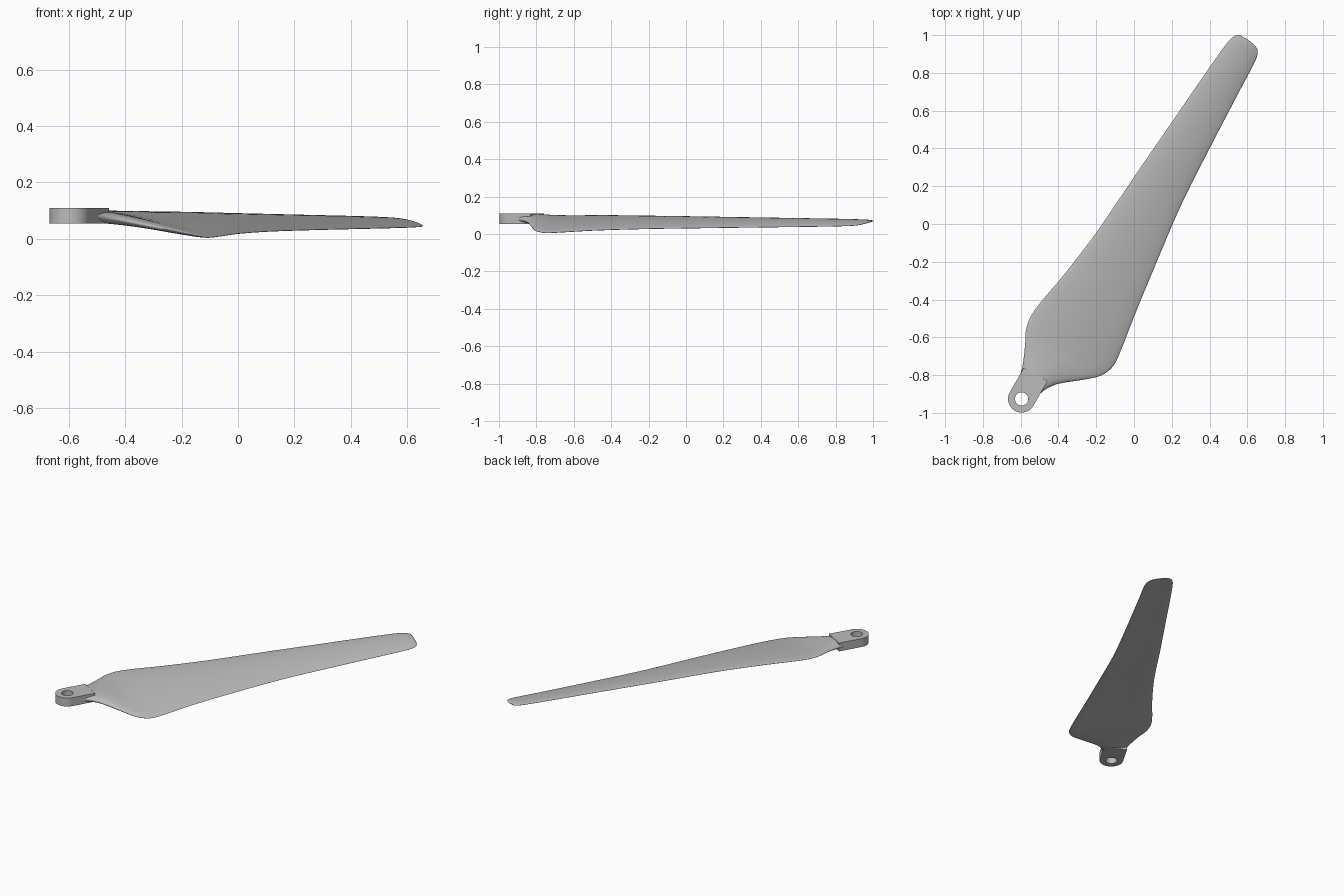
import bpy, bmesh, math
from mathutils import Vector

default = bpy.data.objects.get("Cube")
if default:
    bpy.data.objects.remove(default)

# Blade frame: hub centre, span direction and chord direction
HUB = Vector((-0.595, -0.926, 0))
SPAN = Vector((0.5, 0.866, 0))
CHORD = Vector((0.866, -0.5, 0))


def place(s, t, z):
    return HUB + SPAN * s + CHORD * t + Vector((0, 0, z))


grey = bpy.data.materials.new("blade_grey")
grey.use_nodes = True
colour = (0.5, 0.5, 0.5, 1)
grey.diffuse_color = colour
grey.node_tree.nodes["Principled BSDF"].inputs["Base Color"].default_value = colour


def finish(bm, name, angle):
    bmesh.ops.recalc_face_normals(bm, faces=bm.faces)
    mesh = bpy.data.meshes.new(name)
    bm.to_mesh(mesh)
    bm.free()
    mesh.materials.append(grey)
    obj = bpy.data.objects.new(name, mesh)
    bpy.context.collection.objects.link(obj)
    bpy.ops.object.select_all(action='DESELECT')
    obj.select_set(True)
    bpy.context.view_layer.objects.active = obj
    bpy.ops.object.shade_smooth_by_angle(angle=math.radians(angle))
    return obj


# Stations: span, left edge, right edge, left height, right height, half thickness
STATIONS = [
    (.07, -.066, .07, .082, .08, .026),
    (.115, -.072, .089, .083, .075, .026),
    (.167, -.088, .129, .086, .064, .023),
    (.263, -.13, .246, .092, .033, .018),
    (.321, -.16, .305, .094, .016, .016),
    (.394, -.176, .333, .096, .006, .015),
    (.483, -.17, .327, .097, .009, .014),
    (.674, -.136, .298, .095, .019, .013),
    (.96, -.098, .26, .092, .027, .012),
    (1.315, -.072, .218, .087, .032, .011),
    (1.666, -.044, .198, .082, .036, .01),
    (2.017, -.016, .183, .077, .04, .009),
    (2.163, -.002, .177, .074, .043, .008),
    (2.214, .009, .165, .072, .046, .007),
    (2.237, .022, .137, .07, .052, .005),
    (2.246, .035, .085, .068, .06, .002),
]


def slope(i, k):
    a, b = STATIONS[max(i - 1, 0)], STATIONS[min(i + 1, len(STATIONS) - 1)]
    return (b[k] - a[k]) / (b[0] - a[0])


def blend(i, f):
    # Smooth cubic interpolation between two neighbouring stations
    a, b = STATIONS[i], STATIONS[i + 1]
    d = b[0] - a[0]
    row = [a[0] + d * f]
    for k in range(1, 6):
        row.append((2*f**3 - 3*f*f + 1) * a[k] + (f**3 - 2*f*f + f) * d * slope(i, k)
                   + (3*f*f - 2*f**3) * b[k] + (f**3 - f*f) * d * slope(i + 1, k))
    return row


# Twisted, cambered blade lofted through the stations
def build_blade(steps=6, sides=40):
    rows = [blend(i, j / steps) for i in range(len(STATIONS) - 1) for j in range(steps)]
    rows.append(STATIONS[-1])
    bm = bmesh.new()
    rings = []
    for s, left, right, zl, zr, half in rows:
        camber = 0.7 * half * min(1, (s - STATIONS[0][0]) / 0.3)
        ring = []
        for n in range(sides):
            a = math.tau * n / sides
            u = (1 + math.cos(a)) / 2
            z = zl + (zr - zl) * u + half * math.sin(a) + camber * math.sin(a) ** 2
            ring.append(bm.verts.new(place(s, left + (right - left) * u, z)))
        rings.append(ring)
    for lower, upper in zip(rings, rings[1:]):
        for n in range(sides):
            m = (n + 1) % sides
            bm.faces.new((lower[n], lower[m], upper[m], upper[n]))
    bm.faces.new(rings[0])
    bm.faces.new(rings[-1])
    return finish(bm, "blade", 50)


# Flat mounting lug with a rounded end and a bolt hole
def build_lug(radius=0.072, hole=0.035, length=0.15, bottom=0.054, top=0.109):
    corner = math.atan2(radius, length)
    angles = sorted([math.tau * n / 48 for n in range(48)] + [corner, math.tau - corner])
    bm = bmesh.new()
    loops = []
    for a in angles:
        c, d = math.cos(a), math.sin(a)
        reach = radius
        if c > 0:
            reach = min(length / c, radius / max(abs(d), 1e-6))
        loops.append([bm.verts.new(place(r * c, r * d, z)) for r, z in
                      ((hole, bottom), (reach, bottom), (reach, top), (hole, top))])
    for n, here in enumerate(loops):
        there = loops[(n + 1) % len(loops)]
        for k in range(4):
            m = (k + 1) % 4
            bm.faces.new((here[k], here[m], there[m], there[k]))
    return finish(bm, "mounting_lug", 30)


build_blade()
build_lug()
